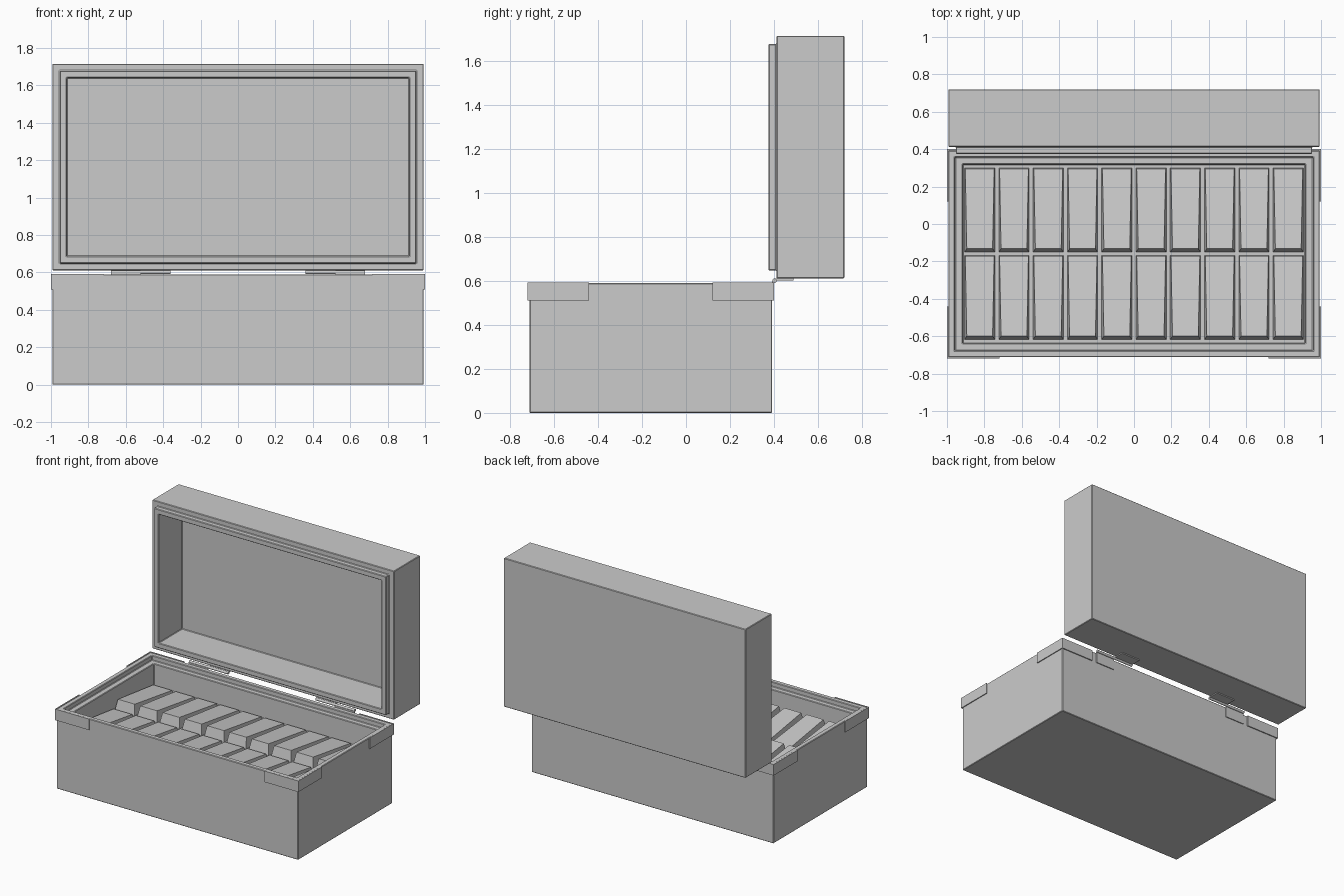
import bpy, bmesh, math

if "Cube" in bpy.data.objects:
    bpy.data.objects.remove(bpy.data.objects["Cube"])


def new_object(name, bm):
    bmesh.ops.recalc_face_normals(bm, faces=bm.faces[:])
    mesh = bpy.data.meshes.new(name)
    bm.to_mesh(mesh)
    bm.free()
    obj = bpy.data.objects.new(name, mesh)
    bpy.context.collection.objects.link(obj)
    return obj


def ring_shell(name, rings):
    """Closed solid skinned through a list of rectangles (half x, half y, z)."""
    bm = bmesh.new()
    loops = [[bm.verts.new((sx * hx, sy * hy, z))
              for sx, sy in ((-1, -1), (1, -1), (1, 1), (-1, 1))]
             for hx, hy, z in rings]
    for a, b in zip(loops, loops[1:]):
        for i in range(4):
            j = (i + 1) % 4
            bm.faces.new((a[i], a[j], b[j], b[i]))
    bm.faces.new(loops[0])
    bm.faces.new(loops[-1])
    return new_object(name, bm)


def box(name, lo, hi):
    bm = bmesh.new()
    bmesh.ops.create_cube(bm, size=1)
    for v in bm.verts:
        v.co = [l + (c + 0.5) * (h - l) for c, l, h in zip(v.co, lo, hi)]
    return new_object(name, bm)


def soften(obj, width=0.004):
    mod = obj.modifiers.new("soft_edges", 'BEVEL')
    mod.width = width
    mod.segments = 1


CY = -0.16           # centre of the case body in y
HX, HY = 0.993, 0.552

# case body with a stepped rim and a sunken floor
body = ring_shell("case_body", [
    (HX, HY, 0), (HX, HY, 0.59), (0.957, 0.517, 0.59),
    (0.957, 0.517, 0.555), (0.915, 0.479, 0.555), (0.915, 0.479, 0.39)])
body.location.y = CY
soften(body)

# hollow lid with a raised lip, standing open behind the body
lid = ring_shell("case_lid", [
    (HX, HY, 0), (HX, HY, 0.308), (0.953, 0.515, 0.308),
    (0.953, 0.515, 0.345), (0.915, 0.477, 0.345), (0.915, 0.477, 0.07)])
lid.rotation_euler.x = math.pi / 2
lid.location = (0, 0.72, 1.163)
soften(lid)

# tapered wedge pads, ten columns by two rows
bm = bmesh.new()
bmesh.ops.create_cube(bm, size=1)
for v in bm.verts:
    top, front = v.co.z > 0, v.co.y < 0
    z, side, end = 0.385, 0.082, 0.226
    if top:
        z, side, end = (0.468, 0.069, 0.206) if front else (0.41, 0.077, 0.221)
    v.co = (math.copysign(side, v.co.x), math.copysign(end, v.co.y), z)
pads = new_object("tray_pads", bm)
pads.location = (-0.825, -0.393, 0)
for axis, count, step in ((0, 10, 0.1833), (1, 2, 0.467)):
    arr = pads.modifiers.new("repeat", 'ARRAY')
    arr.count = count
    arr.use_relative_offset = False
    arr.use_constant_offset = True
    arr.constant_offset_displace = [step if i == axis else 0 for i in range(3)]

# L-shaped corner guards around the rim
T, L = 0.008, 0.28
for sx in (-1, 1):
    for sy in (-1, 1):
        ox, oy = HX - 0.001, HY       # outer faces of the body
        pts = [(ox + T, oy + T), (ox + T - L, oy + T), (ox + T - L, oy),
               (ox, oy), (ox, oy + T - L), (ox + T, oy + T - L)]
        bm = bmesh.new()
        base = bm.faces.new([bm.verts.new((sx * x, CY + sy * y, 0.51)) for x, y in pts])
        ext = bmesh.ops.extrude_face_region(bm, geom=[base], use_keep_orig=True)
        for v in ext["geom"]:
            if isinstance(v, bmesh.types.BMVert):
                v.co.z = 0.592
        new_object("corner_guard", bm)

# hinges: one leaf on the body, one under the lid, joined by a barrel
for s in (-1, 1):
    def span(a, b):
        return sorted((s * a, s * b))
    x0, x1 = span(0.52, 0.68)
    box("hinge_body_leaf", (x0, 0.39, 0.51), (x1, 0.399, 0.60))
    x0, x1 = span(0.36, 0.52)
    box("hinge_lid_leaf", (x0, 0.402, 0.603), (x1, 0.49, 0.612))
    bpy.ops.mesh.primitive_cylinder_add(
        vertices=16, radius=0.01, depth=0.32,
        location=(s * 0.52, 0.403, 0.601), rotation=(0, math.pi / 2, 0))
    bpy.context.object.name = "hinge_barrel"
    bpy.ops.object.shade_smooth_by_angle()
